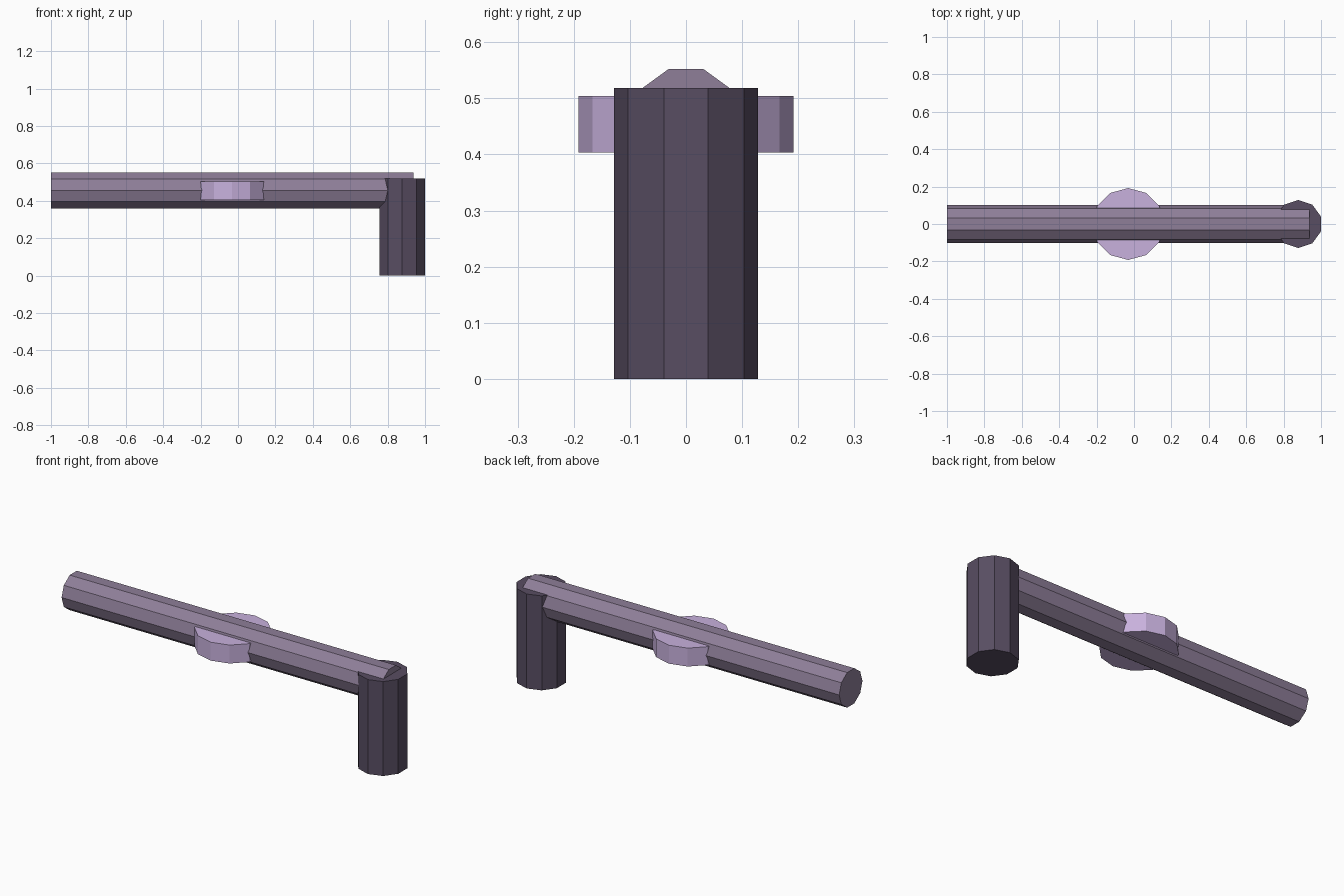
import bpy, math
from mathutils import Matrix

cube = bpy.data.objects.get("Cube")
if cube:
    bpy.data.objects.remove(cube, do_unlink=True)


def material(name, srgb):
    """Flat material from an sRGB colour."""
    lin = [((c / 255 + 0.055) / 1.055) ** 2.4 for c in srgb] + [1.0]
    mat = bpy.data.materials.new(name)
    mat.use_nodes = True
    mat.diffuse_color = lin
    mat.node_tree.nodes["Principled BSDF"].inputs["Base Color"].default_value = lin
    return mat


def prism(name, sides, radius, length, centre, mat, axis="Z"):
    """Flat-faced cylinder with one corner on the y axis."""
    bpy.ops.mesh.primitive_cylinder_add(vertices=sides, radius=radius, depth=length)
    obj = bpy.context.object
    obj.name = obj.data.name = name
    if axis == "X":
        obj.data.transform(Matrix.Rotation(math.radians(90), 4, "Y"))
    obj.location = centre
    obj.data.materials.append(mat)
    return obj


dark = material("dark plum", (88, 77, 98))
mauve = material("mauve", (142, 126, 152))
lilac = material("pale lilac", (200, 177, 221))

# Long horizontal shaft, running into the top of the post
prism("shaft", 10, 0.101, 1.937, (-0.0315, 0, 0.456), mauve, "X")

# Upright post at one end
prism("end_post", 10, 0.128, 0.518, (0.878, 0, 0.259), dark)

# Flat collar disc around the middle of the shaft
prism("collar_disc", 12, 0.192, 0.101, (-0.031, 0, 0.454), lilac)
